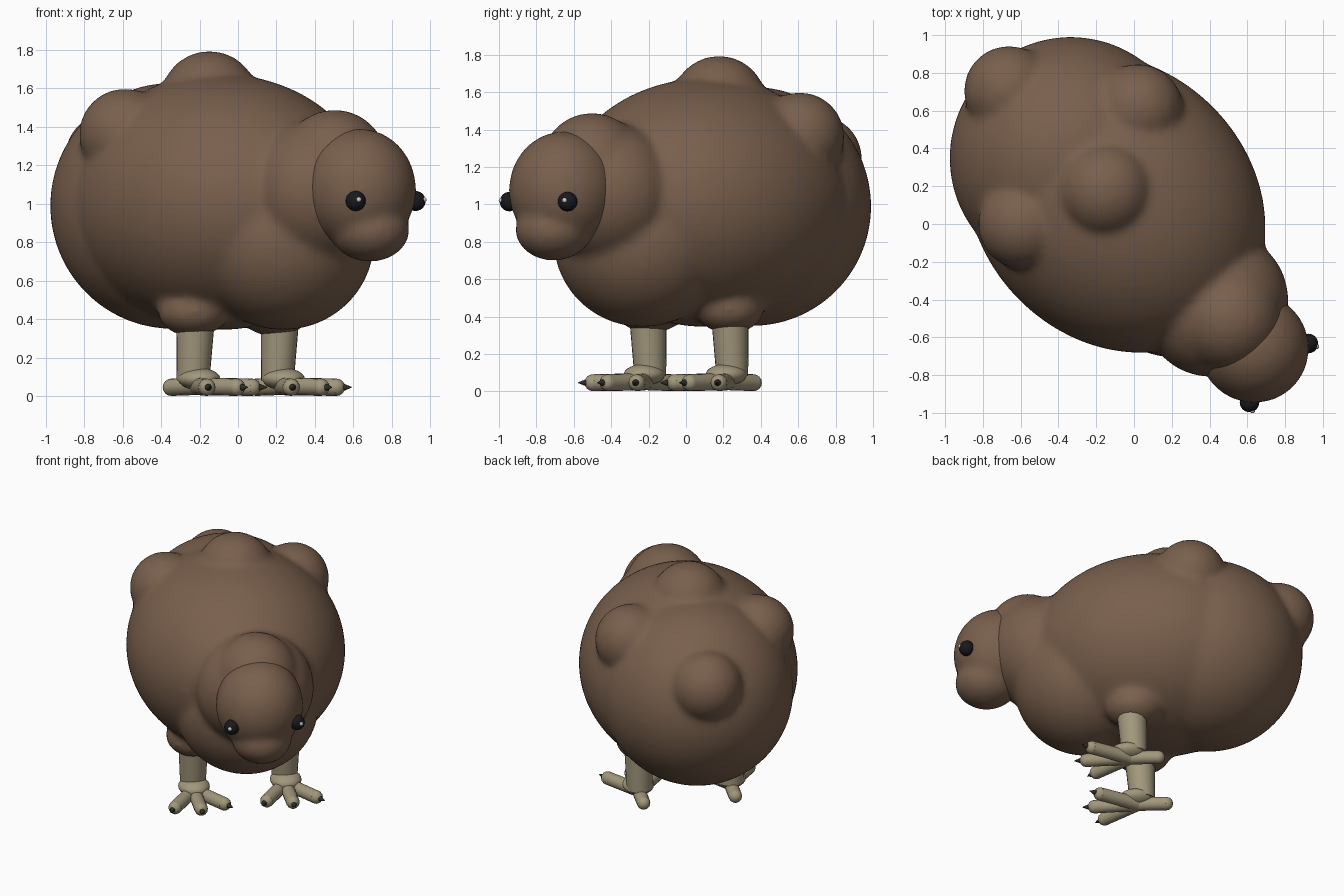
import bpy, math
from mathutils import Matrix, Vector, Euler

if "Cube" in bpy.data.objects:
    bpy.data.objects.remove(bpy.data.objects["Cube"])

# Local frame: +x = direction the bird faces, +y = its side; turned 45 deg in the world
TURN = Matrix.Rotation(math.radians(-45), 4, 'Z')


def material(name, rgb):
    m = bpy.data.materials.new(name)
    m.diffuse_color = (*rgb, 1)
    m.use_nodes = True
    m.node_tree.nodes["Principled BSDF"].inputs["Base Color"].default_value = m.diffuse_color
    return m


BROWN = material("brown_plumage", (0.19, 0.115, 0.073))
SKIN = material("leg_skin", (0.36, 0.31, 0.20))
BLACK = material("eye_black", (0.01, 0.01, 0.012))
WHITE = material("eye_glint", (0.9, 0.9, 0.9))
CLAW = material("claw_dark", (0.03, 0.025, 0.02))


def finish(name, mat, matrix):
    ob = bpy.context.object
    ob.name = name
    ob.data.transform(TURN @ matrix)
    ob.data.materials.append(mat)
    bpy.ops.object.shade_smooth_by_angle(angle=math.radians(40))
    return ob


def blob(name, loc, size, mat=BROWN, seg=48):
    bpy.ops.mesh.primitive_uv_sphere_add(segments=seg, ring_count=seg // 2, radius=1)
    size = size if isinstance(size, tuple) else (size,) * 3
    return finish(name, mat, Matrix.LocRotScale(Vector(loc), Euler(), Vector(size)))


def rod(name, a, b, r1, r2, mat, seg=24):
    a, b = Vector(a), Vector(b)
    d = b - a
    bpy.ops.mesh.primitive_cone_add(vertices=seg, radius1=r1, radius2=r2, depth=d.length)
    q = d.to_track_quat('Z', 'Y').to_matrix().to_4x4()
    return finish(name, mat, Matrix.Translation((a + b) / 2) @ q)


def blend(name, parts, iterations):
    """Fuse overlapping masses into one softly filleted skin."""
    bpy.ops.object.select_all(action='DESELECT')
    for p in parts:
        p.select_set(True)
    bpy.context.view_layer.objects.active = parts[0]
    bpy.ops.object.join()
    ob = bpy.context.object
    ob.name = name
    fuse = ob.modifiers.new("fuse", 'REMESH')
    fuse.mode, fuse.voxel_size, fuse.use_smooth_shade = 'VOXEL', 0.022, True
    soft = ob.modifiers.new("soften", 'SMOOTH')
    soft.factor, soft.iterations = 0.5, iterations


# Body masses, neck, bumps and thighs
body = [
    blob("body", (-0.145, 0.01, 1.01), (0.855, 0.725, 0.665), seg=64),
    blob("rump", (-0.49, 0.01, 0.99), (0.635, 0.64, 0.64), seg=64),
    blob("chest", (0.33, 0, 0.81), (0.47, 0.48, 0.465), seg=64),
    blob("neck", (0.61, 0.005, 1.06), (0.37, 0.395, 0.385)),
    blob("nape", (0.71, 0, 1.20), (0.28, 0.28, 0.29)),
    blob("back_bump", (-0.23, 0.02, 1.54), 0.255),
    blob("tail_bump", (-0.965, 0.03, 1.24), 0.24),
]
for s in (1, -1):
    body.append(blob("shoulder_bump", (-0.415, 0.015 + 0.43 * s, 1.36), 0.24))
    body.append(blob("thigh", (-0.03, 0.30 * s, 0.44), (0.19, 0.18, 0.13)))
blend("body", body, 12)

# Head with muzzle
blend("head", [
    blob("head", (0.91, -0.015, 1.075), (0.295, 0.29, 0.315)),
    blob("muzzle", (0.985, -0.015, 0.865), (0.21, 0.20, 0.165)),
], 6)

for side, s in (("left", 1), ("right", -1)):
    # Eye with glint
    blob(f"{side}_eye", (1.10, -0.015 + 0.22 * s, 1.015), 0.052, BLACK, seg=24)
    blob(f"{side}_eye_glint", (1.142, -0.015 + 0.24 * s, 1.022), 0.014, WHITE, seg=12)

    # Shank and foot pad
    v = 0.01 + 0.31 * s
    rod(f"{side}_shank", (-0.03, v, 0.08), (-0.01, v, 0.44), 0.085, 0.102, SKIN)
    blob(f"{side}_foot_pad", (0.015, v, 0.09), (0.115, 0.105, 0.057), SKIN, seg=32)

    # Toes: three forward with claws, one back
    for i, (deg, reach) in enumerate(((-35, 0.29), (0, 0.29), (35, 0.29), (180, 0.19))):
        d = Vector((math.cos(math.radians(deg)), math.sin(math.radians(deg)), 0))
        base = Vector((0, v, 0.053))
        tip = base + d * reach + Vector((0, 0, -0.006))
        rod(f"{side}_toe_{i}", base, tip, 0.046, 0.045, SKIN, 16)
        blob(f"{side}_toe_tip_{i}", tip, 0.045, SKIN, seg=16)
        if deg != 180:
            rod(f"{side}_claw_{i}", tip + d * 0.03, tip + d * 0.08, 0.022, 0.002, CLAW, 12)
